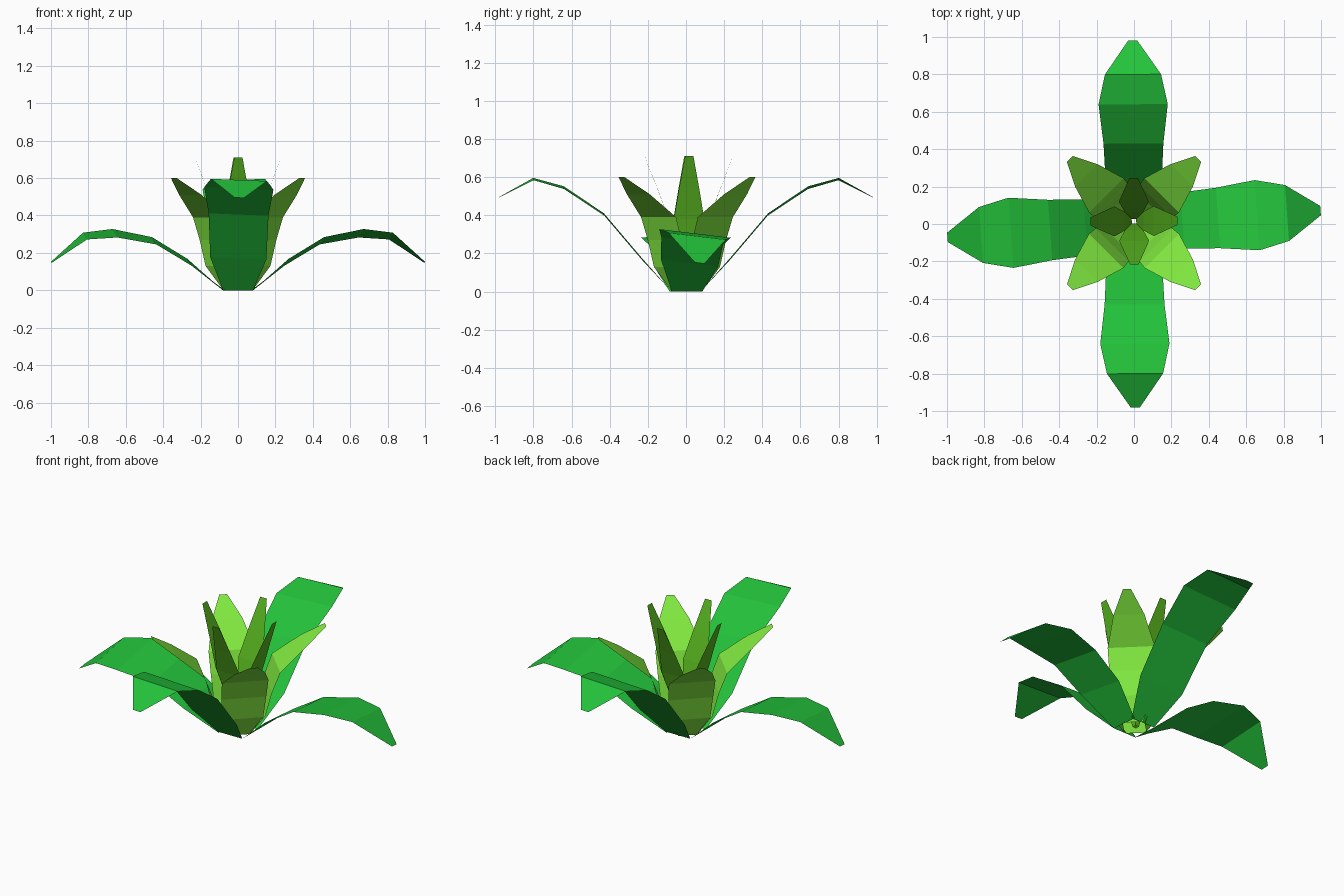
import bpy, bmesh, math
from mathutils import Matrix, Vector

if "Cube" in bpy.data.objects:
    bpy.data.objects.remove(bpy.data.objects["Cube"])


def material(name, rgb):
    m = bpy.data.materials.new(name)
    m.diffuse_color = (*rgb, 1)
    m.use_nodes = True
    m.node_tree.nodes["Principled BSDF"].inputs["Base Color"].default_value = m.diffuse_color
    return m


def leaf(name, stations, angle, mat, centre=(0, 0), roll=0):
    """Flat strip; each station is (distance out, height, half width)."""
    bm = bmesh.new()
    rot = Matrix.Rotation(math.radians(angle), 3, 'Z')
    off = Vector((*centre, 0))
    rows = [[bm.verts.new(rot @ Vector((r, s * h, z - s * roll * min(z, h))) + off)
             for s in (-1, 1)] for r, z, h in stations]
    for a, b in zip(rows, rows[1:]):
        bm.faces.new((a[0], b[0], b[1], a[1]))
    me = bpy.data.meshes.new(name)
    bm.to_mesh(me)
    bm.free()
    me.materials.append(mat)
    ob = bpy.data.objects.new(name, me)
    bpy.context.collection.objects.link(ob)


outer = material("outer_green", (0.017, 0.54, 0.043))
middle = material("middle_green", (0.22, 0.82, 0.05))
inner = material("inner_green", (0.10, 0.475, 0.014))

# Profiles of the four leaf kinds
tall = [(.075, 0, .08), (.23, .17, .15), (.43, .405, .16),
        (.64, .545, .185), (.80, .59, .15), (.98, .495, .025)]
low = [(.075, 0, .08), (.26, .15, .15), (.45, .265, .162),
       (.66, .305, .188), (.82, .29, .15), (1.0, .15, .025)]
diagonal = [(.06, 0, .05), (.13, .13, .115), (.165, .27, .125),
            (.21, .39, .13), (.36, .51, .085), (.485, .6, .022)]
small = [(.012, 0, .012), (.05, .2, .05), (.105, .38, .08),
         (.165, .54, .053), (.232, .71, .022)]

# Broad outer leaves, the low pair turned and rolled slightly
for i in range(2):
    leaf("tall_leaf", tall, 90.4 + 180 * i, outer, roll=.04)
    leaf("low_leaf", low, 4.1 + 180 * i, outer, roll=.12)

# Upright leaves on the diagonals and the heart of the plant
for i in range(4):
    leaf("diagonal_leaf", diagonal, 45 + 90 * i, middle, (0, .005))
    leaf("heart_leaf", small, 90 * i + .5, inner, (0, .015))
